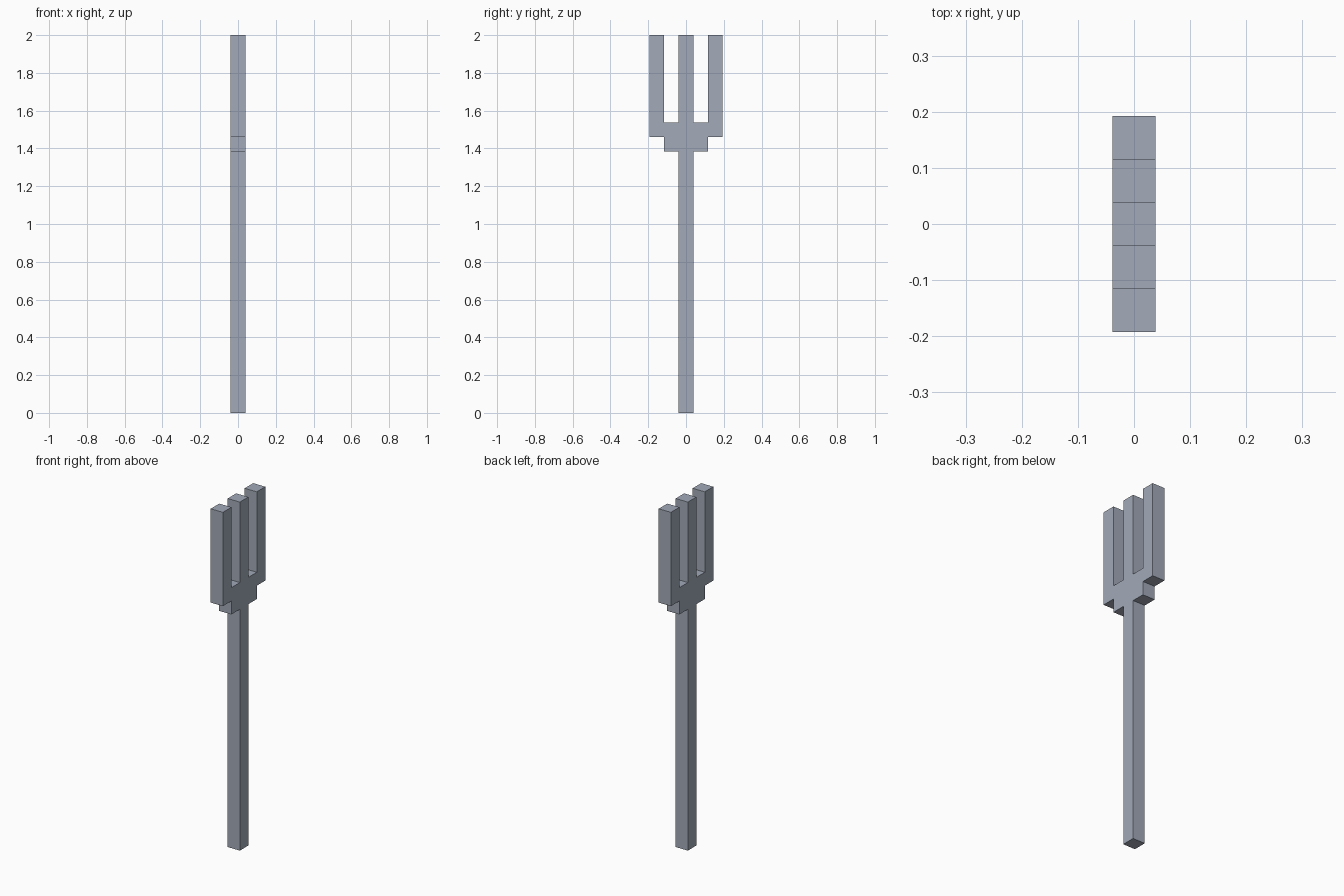
import bpy
import bmesh

cube = bpy.data.objects.get("Cube")
if cube:
    bpy.data.objects.remove(cube, do_unlink=True)

U = 2 / 26  # one block of the stepped design

# Single steel material
steel = bpy.data.materials.new("blue_grey_steel")
steel.use_nodes = True
colour = (0.36, 0.40, 0.48, 1)
steel.diffuse_color = colour
bsdf = next(n for n in steel.node_tree.nodes if n.type == 'BSDF_PRINCIPLED')
bsdf.inputs["Base Color"].default_value = colour
bsdf.inputs["Roughness"].default_value = 0.6

# Half outline in blocks (y, z): shaft, shoulder, crossbar, outer tine, middle tine
half = [(0.5, 0), (0.5, 18), (1.5, 18), (1.5, 19), (2.5, 19), (2.5, 26),
        (1.5, 26), (1.5, 20), (0.5, 20), (0.5, 26)]
outline = half + [(-y, z) for y, z in reversed(half)]

# Fill the mirrored outline and extrude it to one block of thickness
bm = bmesh.new()
face = bm.faces.new([bm.verts.new((-U / 2, y * U, z * U)) for y, z in outline])
extruded = bmesh.ops.extrude_face_region(bm, geom=[face], use_keep_orig=True)
moved = [v for v in extruded["geom"] if isinstance(v, bmesh.types.BMVert)]
bmesh.ops.translate(bm, verts=moved, vec=(U, 0, 0))
bmesh.ops.recalc_face_normals(bm, faces=bm.faces)

mesh = bpy.data.meshes.new("three_tined_fork")
bm.to_mesh(mesh)
bm.free()
mesh.materials.append(steel)
fork = bpy.data.objects.new("three_tined_fork", mesh)
bpy.context.collection.objects.link(fork)
